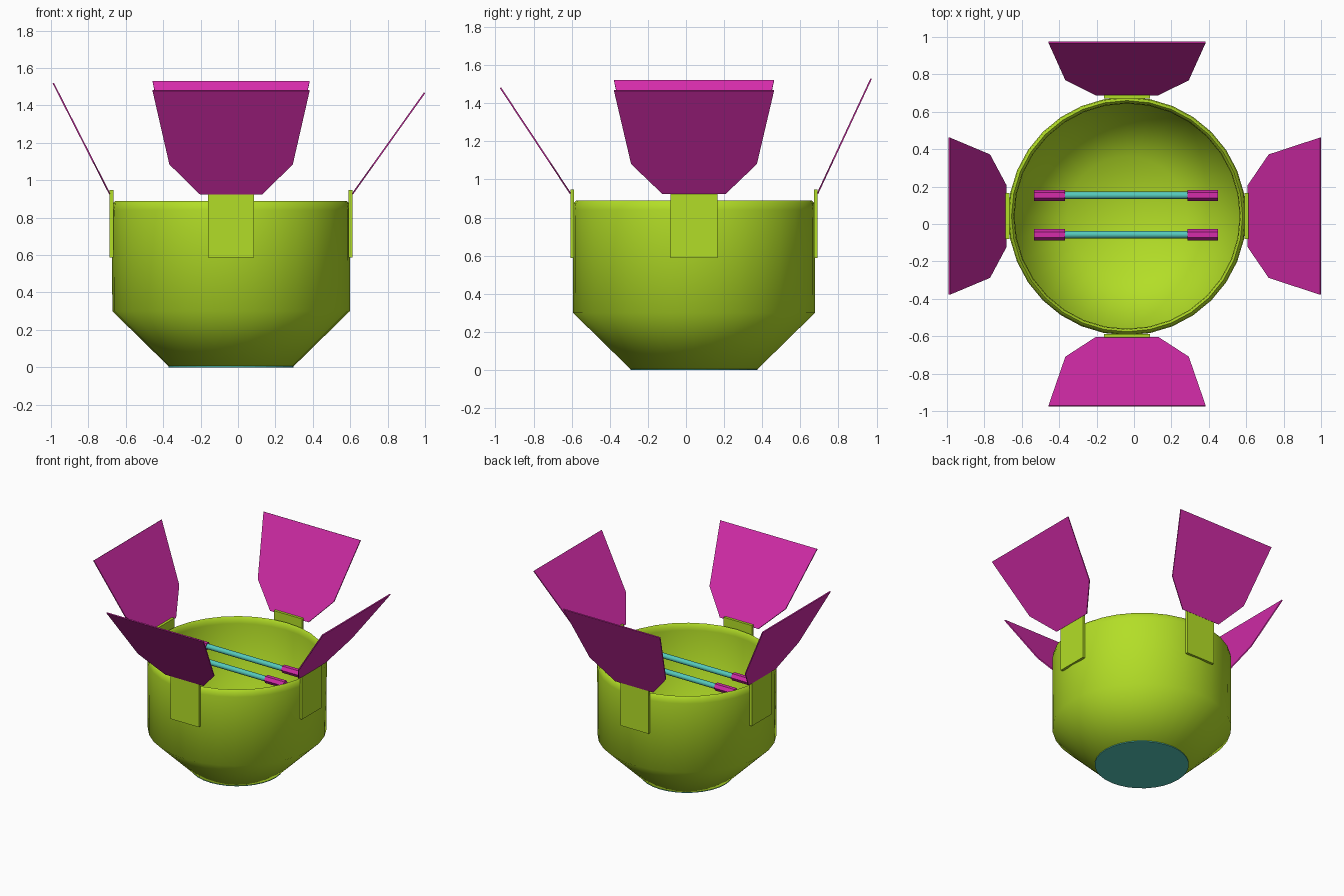
import bpy, bmesh
from math import radians, sin, cos, pi
from mathutils import Matrix, Vector

if "Cube" in bpy.data.objects:
    bpy.data.objects.remove(bpy.data.objects["Cube"])

CX, CY = -0.037, 0.042   # bowl axis


def material(name, rgb):
    m = bpy.data.materials.new(name)
    m.diffuse_color = (*rgb, 1)
    m.use_nodes = True
    m.node_tree.nodes["Principled BSDF"].inputs["Base Color"].default_value = m.diffuse_color
    return m


green = material("lime", (0.45, 0.73, 0.02))
pink = material("magenta", (0.66, 0.025, 0.40))
teal = material("teal", (0.09, 0.58, 0.50))


def finish(name, bm, mat, smooth=None):
    bmesh.ops.recalc_face_normals(bm, faces=bm.faces)
    me = bpy.data.meshes.new(name)
    bm.to_mesh(me)
    bm.free()
    ob = bpy.data.objects.new(name, me)
    bpy.context.collection.objects.link(ob)
    me.materials.append(mat)
    if smooth:
        bpy.ops.object.select_all(action='DESELECT')
        ob.select_set(True)
        bpy.context.view_layer.objects.active = ob
        bpy.ops.object.shade_smooth_by_angle(angle=radians(smooth))
    return ob


def box(name, size, matrix, mat):
    bm = bmesh.new()
    bmesh.ops.create_cube(bm, size=1)
    bmesh.ops.scale(bm, vec=size, verts=bm.verts)
    bmesh.ops.transform(bm, matrix=matrix, verts=bm.verts)
    return finish(name, bm, mat)


def rod(name, x0, x1, y, z, r, sides, mat, smooth=None):
    bm = bmesh.new()
    bmesh.ops.create_cone(bm, cap_ends=True, segments=sides, radius1=r, radius2=r, depth=x1 - x0)
    bmesh.ops.transform(bm, matrix=Matrix.Translation(((x0 + x1) / 2, y, z))
                        @ Matrix.Rotation(pi / 2, 4, 'Y'), verts=bm.verts)
    return finish(name, bm, mat, smooth)


# Bowl: lathed shell with rounded rim
profile = [(0.0, 0.006), (0.335, 0.006), (0.635, 0.30), (0.637, 0.84), (0.632, 0.875),
           (0.618, 0.89), (0.606, 0.875), (0.602, 0.84), (0.602, 0.315), (0.32, 0.035), (0.0, 0.035)]
bm = bmesh.new()
vs = [bm.verts.new((r, 0, z)) for r, z in profile]
es = [bm.edges.new(p) for p in zip(vs, vs[1:])]
bmesh.ops.spin(bm, geom=vs + es, axis=(0, 0, 1), cent=(0, 0, 0), angle=2 * pi, steps=32)
bmesh.ops.remove_doubles(bm, verts=bm.verts, dist=0.0005)
bmesh.ops.translate(bm, vec=(CX, CY, 0), verts=bm.verts)
finish("bowl", bm, green, 60)

# Base plate under the bowl
bm = bmesh.new()
bmesh.ops.create_cone(bm, cap_ends=True, segments=32, radius1=0.334, radius2=0.334, depth=0.006)
bmesh.ops.translate(bm, vec=(CX, CY, 0.003), verts=bm.verts)
finish("base_plate", bm, teal)

# Four hinge tabs, each carrying an outward-leaning flap
LENGTH, THICK = 0.665, 0.008
half = [(-0.166, 0), (-0.33, 0.29 * LENGTH), (-0.42, LENGTH)]
outline = half + [(-x, s) for x, s in reversed(half)]
for side, turn, lean in (("front", 0, 33.5), ("right", 90, 35.5), ("back", 180, 25), ("left", 270, 27)):
    place = Matrix.Translation((CX, CY, 0)) @ Matrix.Rotation(radians(turn), 4, 'Z')
    box(side + "_tab", (0.245, 0.02, 0.36), place @ Matrix.Translation((0, -0.639, 0.768)), green)
    a = radians(lean)
    out = Vector((0, -cos(a), -sin(a))) * THICK
    bm = bmesh.new()
    inner = [bm.verts.new((x, -0.645 - s * sin(a), 0.928 + s * cos(a))) for x, s in outline]
    outer = [bm.verts.new(v.co + out) for v in inner]
    bm.faces.new(inner)
    bm.faces.new(outer)
    for i in range(6):
        j = (i + 1) % 6
        bm.faces.new((inner[i], inner[j], outer[j], outer[i]))
    bmesh.ops.transform(bm, matrix=place, verts=bm.verts)
    finish(side + "_flap", bm, pink)

# Two cross bars with faceted end grips
for name, y in (("front", -0.057), ("back", 0.153)):
    rod(name + "_bar", -0.38, 0.30, y, 0.81, 0.02, 16, teal, 40)
    rod(name + "_left_grip", -0.535, -0.37, y, 0.81, 0.03, 6, pink)
    rod(name + "_right_grip", 0.287, 0.45, y, 0.81, 0.03, 6, pink)
